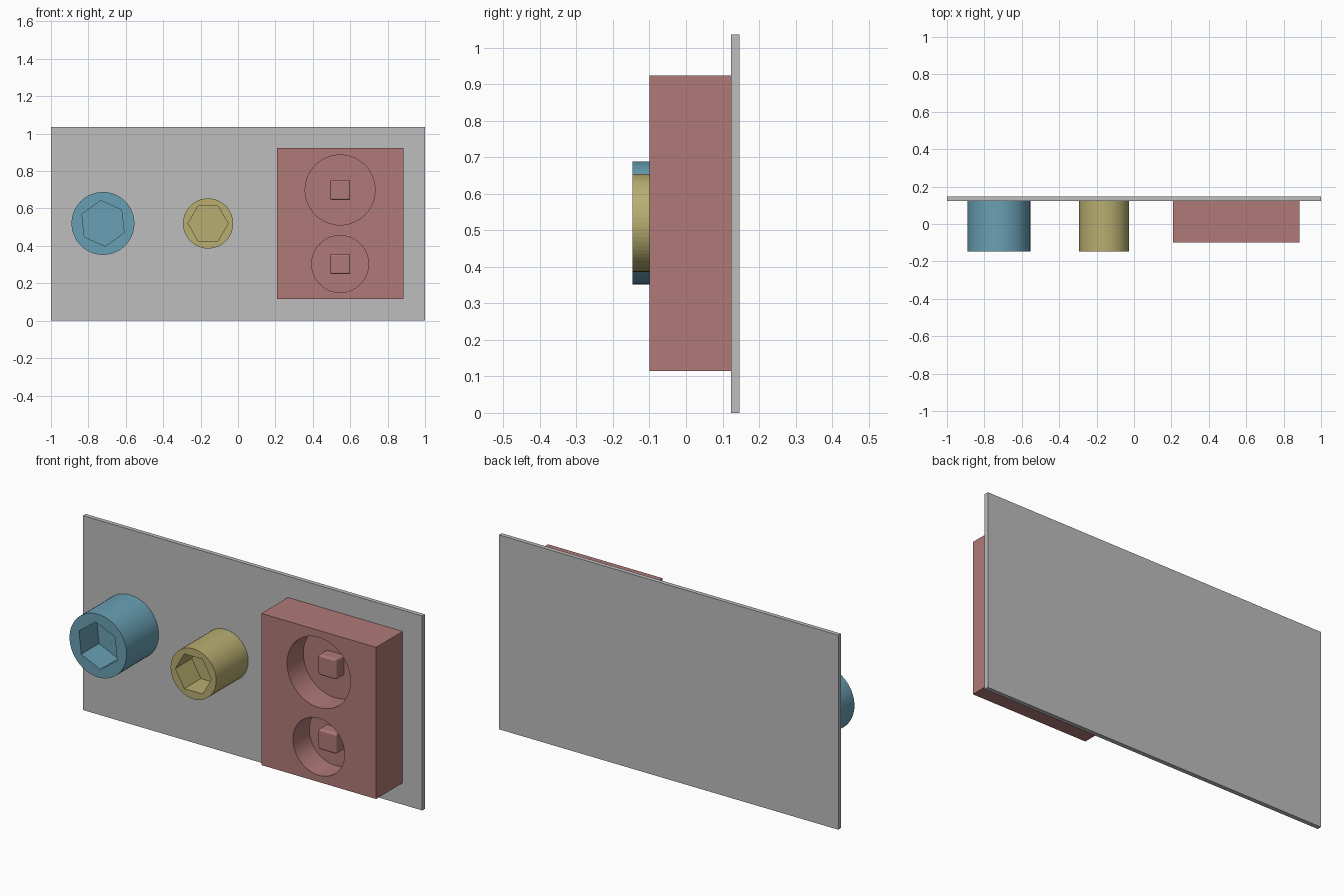
import bpy, math

if "Cube" in bpy.data.objects:
    bpy.data.objects.remove(bpy.data.objects["Cube"])


def material(name, rgb):
    m = bpy.data.materials.new(name)
    m.diffuse_color = (*rgb, 1)
    m.use_nodes = True
    m.node_tree.nodes["Principled BSDF"].inputs["Base Color"].default_value = m.diffuse_color
    return m


GREY = material("plate grey", (0.51, 0.51, 0.51))
BLUE = material("blue", (0.141, 0.352, 0.456))
YELLOW = material("yellow", (0.479, 0.423, 0.165))
RED = material("dusty red", (0.434, 0.195, 0.188))

FRONT, PLATE_Y, BACK = -0.147, 0.123, 0.146


def box(name, x0, x1, y0, y1, z0, z1, mat):
    bpy.ops.mesh.primitive_cube_add(size=1, location=((x0 + x1) / 2, (y0 + y1) / 2, (z0 + z1) / 2))
    ob = bpy.context.object
    ob.name = name
    ob.scale = (x1 - x0, y1 - y0, z1 - z0)
    bpy.ops.object.transform_apply(location=False, rotation=False, scale=True)
    ob.data.materials.append(mat)
    return ob


def prism(name, x, z, radius, y0, y1, sides, mat, angle=0.0):
    """Prism along y; its first corner sits at `angle` degrees from +x towards +z."""
    bpy.ops.mesh.primitive_cylinder_add(vertices=sides, radius=radius, depth=y1 - y0)
    ob = bpy.context.object
    ob.name = name
    # cylinder corners start at +y; lay the axis along y
    for v in ob.data.vertices:
        a = math.atan2(v.co.y, v.co.x) - math.pi / 2 + math.radians(angle)
        v.co = (radius * math.cos(a), v.co.z, radius * math.sin(a))
    ob.data.flip_normals()
    ob.location = (x, (y0 + y1) / 2, z)
    ob.data.materials.append(mat)
    return ob


def cut(target, cutter):
    bpy.context.view_layer.objects.active = target
    mod = target.modifiers.new("cut", 'BOOLEAN')
    mod.operation = 'DIFFERENCE'
    mod.solver = 'EXACT'
    mod.object = cutter
    bpy.ops.object.modifier_apply(modifier=mod.name)
    bpy.data.objects.remove(cutter)


# back plate
box("back_plate", -1, 1, PLATE_Y, BACK, 0, 1.036, GREY)

# round sockets with hexagonal recesses
for name, x, r, hex_r, angle, depth, mat in (
        ("large_hex_socket", -0.722, 0.168, 0.123, 96, 0.15, BLUE),
        ("small_hex_socket", -0.16, 0.134, 0.107, 0, 0.14, YELLOW)):
    socket = prism(name, x, 0.52, r, FRONT, PLATE_Y, 64, mat)
    cut(socket, prism("cutter", x, 0.52, hex_r, FRONT - 0.1, FRONT + depth, 6, mat, angle))

# block with two round wells, each holding a square peg
B = -0.1
WELL = 0.137
block = box("well_block", 0.208, 0.884, B, PLATE_Y, 0.115, 0.923, RED)
for label, z, r in (("upper", 0.699, 0.187), ("lower", 0.303, 0.152)):
    cut(block, prism("cutter", 0.546, z, r, B - 0.1, B + WELL, 64, RED))
    peg = box(label + "_peg", 0.492, 0.6, B + 0.07, B + WELL + 0.02, z - 0.054, z + 0.054, RED)
    bevel = peg.modifiers.new("bevel", 'BEVEL')
    bevel.width = 0.01
    bevel.segments = 3
